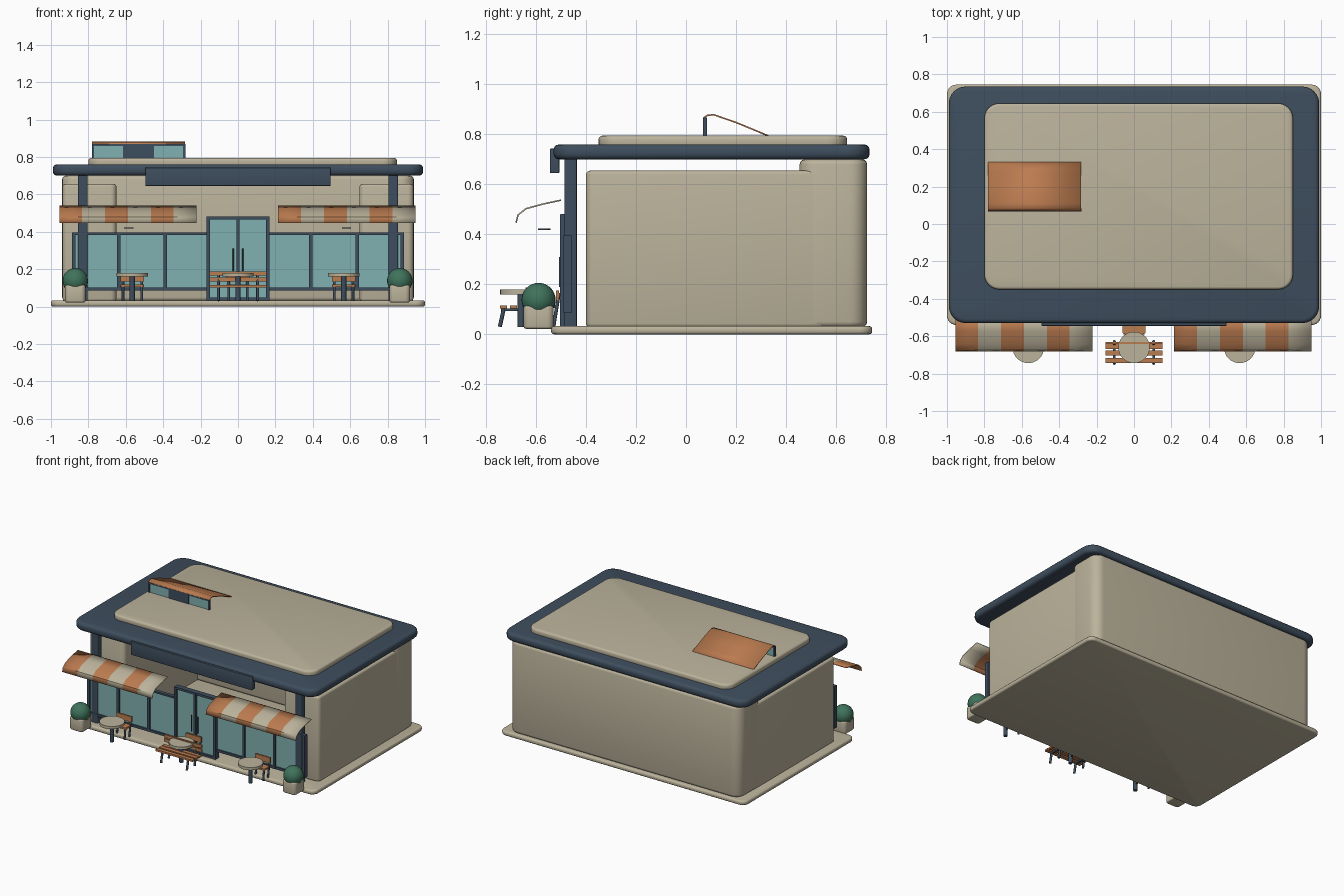
import bpy, bmesh, math
from mathutils import Matrix, Vector

cube = bpy.data.objects.get("Cube")
if cube:
    bpy.data.objects.remove(cube, do_unlink=True)


def material(name, rgb):
    m = bpy.data.materials.new(name)
    m.use_nodes = True
    m.diffuse_color = (*rgb, 1)
    bsdf = m.node_tree.nodes["Principled BSDF"]
    bsdf.inputs["Base Color"].default_value = (*rgb, 1)
    bsdf.inputs["Roughness"].default_value = 0.8
    return m


BEIGE = material("warm beige", (0.50, 0.45, 0.33))
NAVY = material("slate navy", (0.048, 0.075, 0.11))
TEAL = material("teal glass", (0.22, 0.44, 0.44))
WOOD = material("copper orange", (0.50, 0.20, 0.08))
LEAF = material("leaf green", (0.05, 0.17, 0.105))


def finish(name, bm, mats, angle=35):
    bmesh.ops.recalc_face_normals(bm, faces=bm.faces)
    mesh = bpy.data.meshes.new(name)
    bm.to_mesh(mesh)
    bm.free()
    for m in mats:
        mesh.materials.append(m)
    mesh.shade_smooth()
    mesh.set_sharp_from_angle(angle=math.radians(angle))
    ob = bpy.data.objects.new(name, mesh)
    bpy.context.scene.collection.objects.link(ob)
    return ob


def box(name, mat, x, y, z, corner=0.0, rim=0.0):
    """Box from (min, max) ranges, with rounded upright corners and rims."""
    bm = bmesh.new()
    bmesh.ops.create_cube(bm, size=1)
    for v in bm.verts:
        v.co = [(a + b) / 2 + c * (b - a) for (a, b), c in zip((x, y, z), v.co)]
    if corner:
        up = [e for e in bm.edges if abs(e.verts[0].co.z - e.verts[1].co.z) > 1e-4]
        bmesh.ops.bevel(bm, geom=up, offset=corner, segments=6, profile=0.5, affect='EDGES')
    if rim:
        flat = [e for e in bm.edges if abs(e.verts[0].co.z - e.verts[1].co.z) < 1e-5]
        bmesh.ops.bevel(bm, geom=flat, offset=rim, segments=3, profile=0.5, affect='EDGES')
    return finish(name, bm, [mat])


def rod(name, mat, a, b, r1, r2=None, sides=12):
    """Round bar from point a to point b."""
    a, b = Vector(a), Vector(b)
    d = b - a
    bm = bmesh.new()
    turn = Matrix.Translation((a + b) / 2) @ d.to_track_quat('Z', 'Y').to_matrix().to_4x4()
    bmesh.ops.create_cone(bm, cap_ends=True, segments=sides, radius1=r1,
                          radius2=r1 if r2 is None else r2, depth=d.length, matrix=turn)
    return finish(name, bm, [mat])


def sheet(name, mats, x0, x1, profile, stripes=1):
    """Thin curved sheet following a (y, z) profile, striped along x."""
    bm = bmesh.new()
    for i in range(stripes):
        edges = [x0 + (x1 - x0) * (i + k) / stripes for k in (0, 1)]
        rows = [[bm.verts.new((x, y, z)) for y, z in profile] for x in edges]
        for j in range(len(profile) - 1):
            f = bm.faces.new((rows[0][j], rows[1][j], rows[1][j + 1], rows[0][j + 1]))
            f.material_index = i % len(mats)
    bmesh.ops.remove_doubles(bm, verts=bm.verts, dist=1e-5)
    ob = finish(name, bm, mats)
    mod = ob.modifiers.new("thickness", 'SOLIDIFY')
    mod.thickness = 0.006
    mod.offset = 0
    return ob


# Shell: floor, walls and roof
box("floor_slab", BEIGE, (-1, 1), (-0.54, 0.745), (0, 0.033), 0.05, 0.012)
box("back_wall", BEIGE, (-0.94, 0.94), (0.455, 0.725), (0.03, 0.70), 0.07, 0.02)
for side, s in (("right", -1), ("left", 1)):
    box(side + "_wall", BEIGE, sorted((s * 0.65, s * 0.938)), (-0.40, 0.56),
        (0.028, 0.655), 0.03, 0.015)
    box(side + "_column", NAVY, (s * 0.83 - 0.025, s * 0.83 + 0.025),
        (-0.486, -0.437), (0.03, 0.705), 0.006)
box("roof_edge", NAVY, (-0.99, 0.99), (-0.53, 0.735), (0.70, 0.76), 0.09, 0.022)
box("upper_roof", BEIGE, (-0.80, 0.85), (-0.35, 0.645), (0.745, 0.795), 0.08, 0.015)
box("sign_board", NAVY, (-0.495, 0.495), (-0.545, -0.507), (0.645, 0.743), 0.006, 0.004)

# Shop windows with frames
for side, s in (("right", -1), ("left", 1)):
    span = sorted((s * 0.165, s * 0.885))
    box(side + "_window_glass", TEAL, span, (-0.478, -0.468), (0.09, 0.39))
    box(side + "_window_sill", NAVY, span, (-0.488, -0.460), (0.085, 0.102))
    box(side + "_window_head", NAVY, span, (-0.488, -0.460), (0.384, 0.396))
    for x in (0.388, 0.637, 0.878):
        box(side + "_window_mullion", NAVY, (s * x - 0.009, s * x + 0.009),
            (-0.490, -0.459), (0.085, 0.395))

# Double door
box("door_glass", TEAL, (-0.16, 0.16), (-0.488, -0.478), (0.035, 0.475))
for x in (-0.16, 0, 0.16):
    box("door_post", NAVY, (x - 0.009, x + 0.009), (-0.505, -0.462), (0.033, 0.48))
for z in (0.04, 0.473):
    box("door_rail", NAVY, (-0.169, 0.169), (-0.503, -0.464), (z - 0.008, z + 0.008))
for x in (-0.025, 0.025):
    rod("door_handle", NAVY, (x, -0.505, 0.19), (x, -0.505, 0.31), 0.004)

# Striped awnings and the small lamps under them
AWNING = [(-0.68, 0.447), (-0.672, 0.478), (-0.64, 0.503), (-0.57, 0.522), (-0.50, 0.537)]
sheet("right_awning", [WOOD, BEIGE], -0.955, -0.222, AWNING, 6)
sheet("left_awning", [WOOD, BEIGE], 0.215, 0.948, AWNING, 6)
for x in (-0.585, 0.58):
    rod("awning_lamp", NAVY, (x, -0.568, 0.417), (x, -0.568, 0.423), 0.025, sides=16)

# Planters with round shrubs
for x in (-0.87, 0.865):
    box("planter", BEIGE, (x - 0.055, x + 0.055), (-0.65, -0.53), (0.022, 0.115), 0.025, 0.01)
    bm = bmesh.new()
    bmesh.ops.create_uvsphere(bm, u_segments=24, v_segments=16, radius=0.068,
                              matrix=Matrix.Translation((x, -0.59, 0.138)))
    finish("shrub", bm, [LEAF], 60)


def table_and_chair(x):
    rod("table_top", BEIGE, (x, -0.66, 0.16), (x, -0.66, 0.18), 0.084, sides=32)
    rod("table_leg", NAVY, (x, -0.66, 0.03), (x, -0.66, 0.16), 0.014)
    box("chair_seat", WOOD, (x - 0.062, x + 0.062), (-0.588, -0.525), (0.105, 0.118), 0.012)
    box("chair_back", WOOD, (x - 0.062, x + 0.062), (-0.521, -0.509), (0.135, 0.175))
    for s in (-0.05, 0.05):
        rod("chair_front_leg", NAVY, (x + s, -0.585, 0.03), (x + s, -0.575, 0.11), 0.007)
        rod("chair_rear_leg", NAVY, (x + s, -0.53, 0.03), (x + s, -0.508, 0.165), 0.007)


for x in (-0.565, 0, 0.565):
    table_and_chair(x)

# Slatted bench at the middle table
for y in (-0.73, -0.69, -0.655):
    box("bench_seat_slat", WOOD, (-0.152, 0.152), (y - 0.014, y + 0.014), (0.103, 0.116))
for z in (0.145, 0.176):
    box("bench_back_slat", WOOD, (-0.152, 0.152), (-0.642, -0.63), (z - 0.011, z + 0.011))
for x in (-0.105, 0.105):
    rod("bench_front_leg", NAVY, (x, -0.745, 0.03), (x, -0.728, 0.108), 0.008)
    rod("bench_rear_leg", NAVY, (x, -0.655, 0.03), (x, -0.628, 0.185), 0.008)
    box("bench_rail", NAVY, (x - 0.006, x + 0.006), (-0.74, -0.64), (0.093, 0.104))

# Roof skylight with a sloping cover
box("skylight_glass", TEAL, (-0.775, -0.288), (0.073, 0.081), (0.79, 0.865))
box("skylight_panel", NAVY, (-0.615, -0.45), (0.069, 0.083), (0.79, 0.865))
for x in (-0.775, -0.288):
    box("skylight_post", NAVY, (x - 0.006, x + 0.006), (0.068, 0.084), (0.79, 0.868))
box("skylight_head", NAVY, (-0.78, -0.283), (0.068, 0.084), (0.858, 0.868))
sheet("skylight_cover", [WOOD], -0.78, -0.283,
      [(0.07, 0.865), (0.085, 0.876), (0.11, 0.879), (0.20, 0.848), (0.28, 0.815), (0.33, 0.794)])
